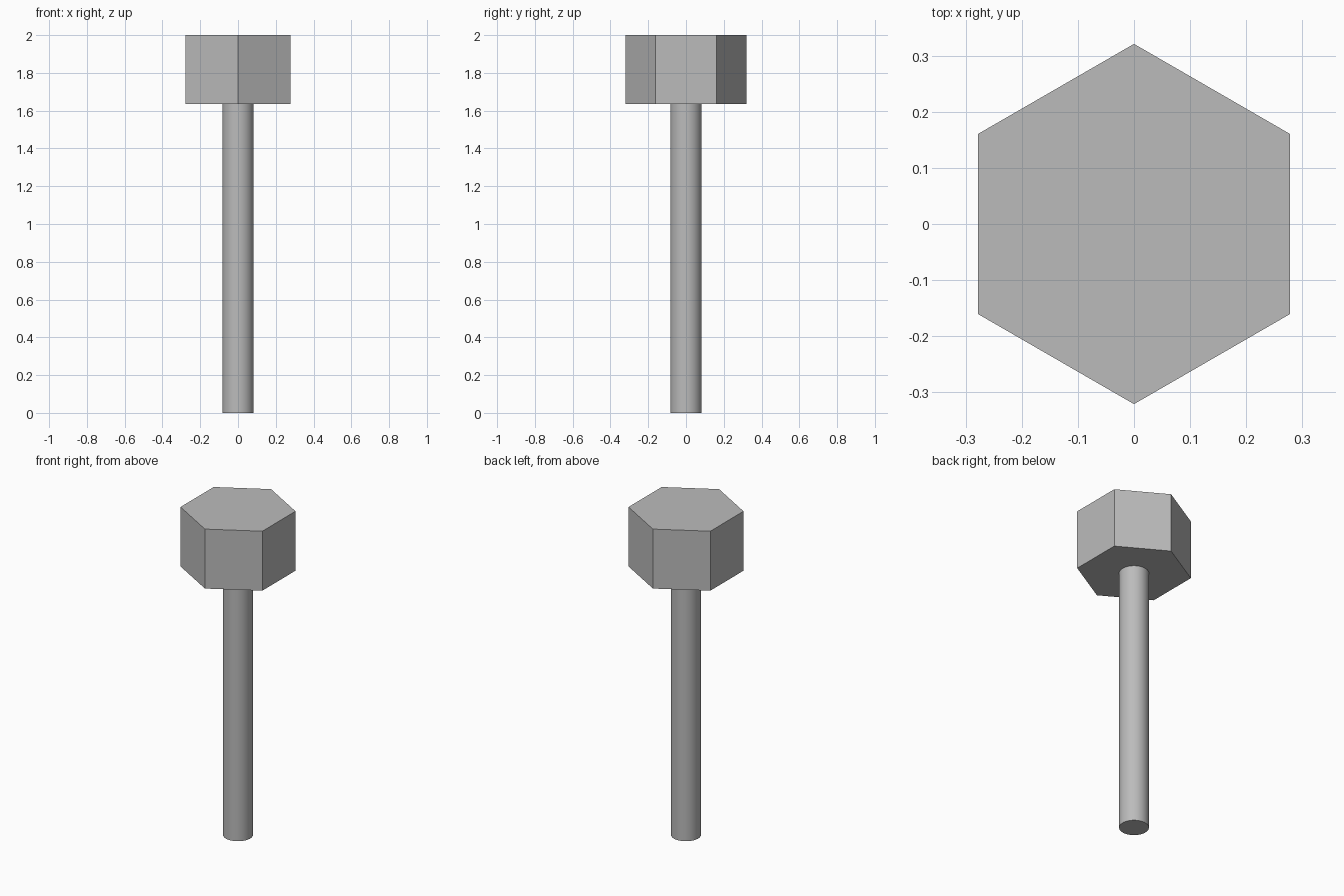
import bpy
import math

cube = bpy.data.objects.get("Cube")
if cube:
    bpy.data.objects.remove(cube, do_unlink=True)

HEAD_BOTTOM = 1.635
TOP = 2.0

# Single grey metal
steel = bpy.data.materials.new("grey_metal")
steel.use_nodes = True
grey = (0.5, 0.5, 0.5, 1.0)
steel.diffuse_color = grey
steel.node_tree.nodes["Principled BSDF"].inputs["Base Color"].default_value = grey


def add_prism(name, sides, radius, bottom, top):
    """Upright closed prism with its first corner on the +y axis."""
    bpy.ops.mesh.primitive_cylinder_add(
        vertices=sides, radius=radius, depth=top - bottom,
        location=(0, 0, (bottom + top) / 2))
    part = bpy.context.object
    part.name = name
    part.data.materials.append(steel)
    return part


# Hexagonal head, flat faces
add_prism("hex_head", 6, 0.321, HEAD_BOTTOM, TOP)

# Round shaft, smooth sides with sharp end rim
add_prism("shaft", 64, 0.083, 0.0, HEAD_BOTTOM)
bpy.ops.object.shade_smooth_by_angle(angle=math.radians(30))
